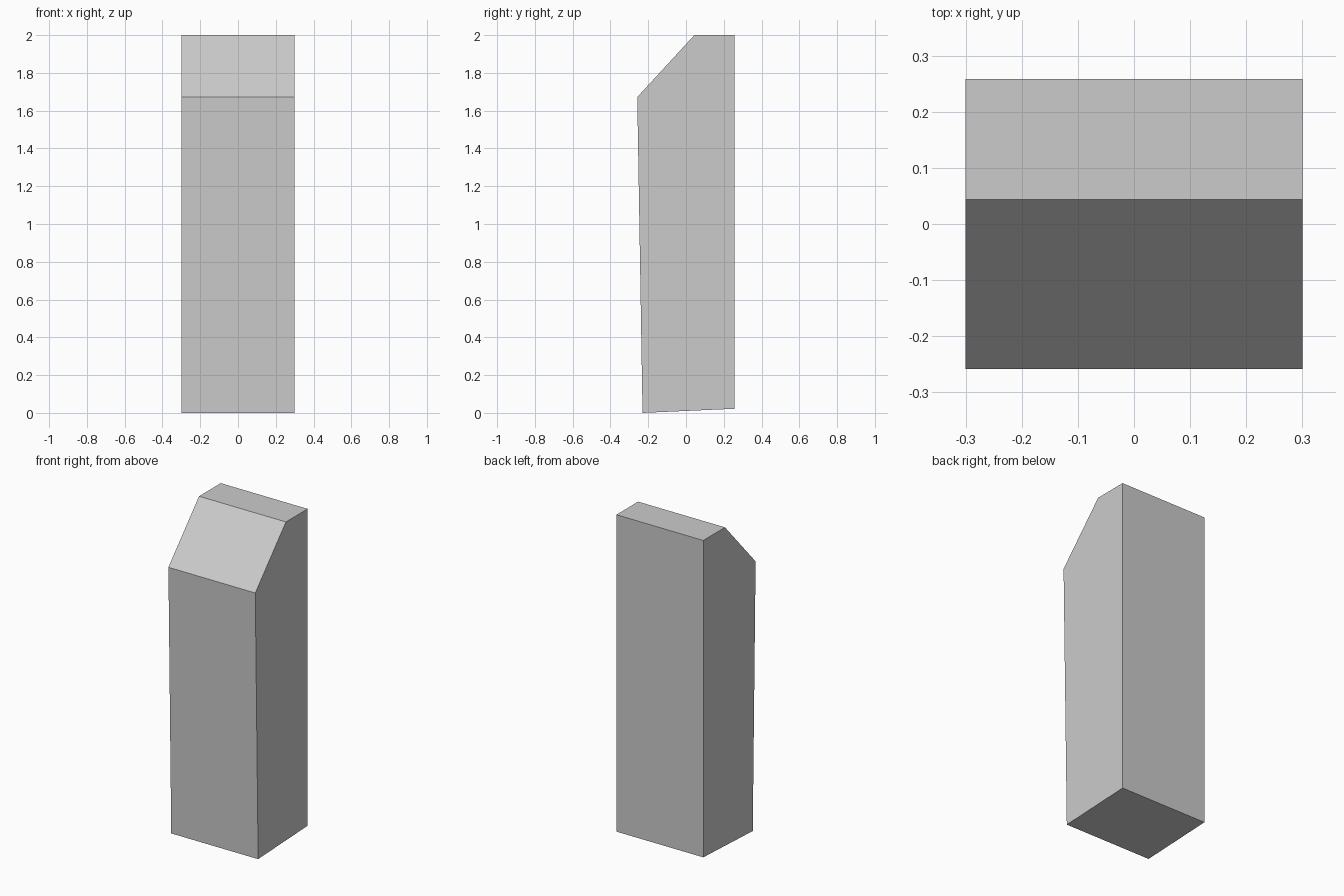
import bpy
import bmesh

if "Cube" in bpy.data.objects:
    bpy.data.objects.remove(bpy.data.objects["Cube"])

HALF_WIDTH = 0.30

# Side profile (y, z): slanted foot, upright back, flat top, sloped upper front
PROFILE = [(-0.23, 0.0), (0.258, 0.022), (0.258, 2.0), (0.044, 2.0), (-0.258, 1.672)]


def extrude_profile(name, profile, half_width):
    bm = bmesh.new()
    face = bm.faces.new([bm.verts.new((-half_width, y, z)) for y, z in profile])
    result = bmesh.ops.extrude_face_region(bm, geom=[face], use_keep_orig=True)
    moved = [g for g in result["geom"] if isinstance(g, bmesh.types.BMVert)]
    bmesh.ops.translate(bm, verts=moved, vec=(2 * half_width, 0, 0))
    bmesh.ops.recalc_face_normals(bm, faces=bm.faces)
    mesh = bpy.data.meshes.new(name)
    bm.to_mesh(mesh)
    bm.free()
    obj = bpy.data.objects.new(name, mesh)
    bpy.context.collection.objects.link(obj)
    return obj


# Solid cabinet-like block, the whole model
extrude_profile("cabinet_body", PROFILE, HALF_WIDTH)
